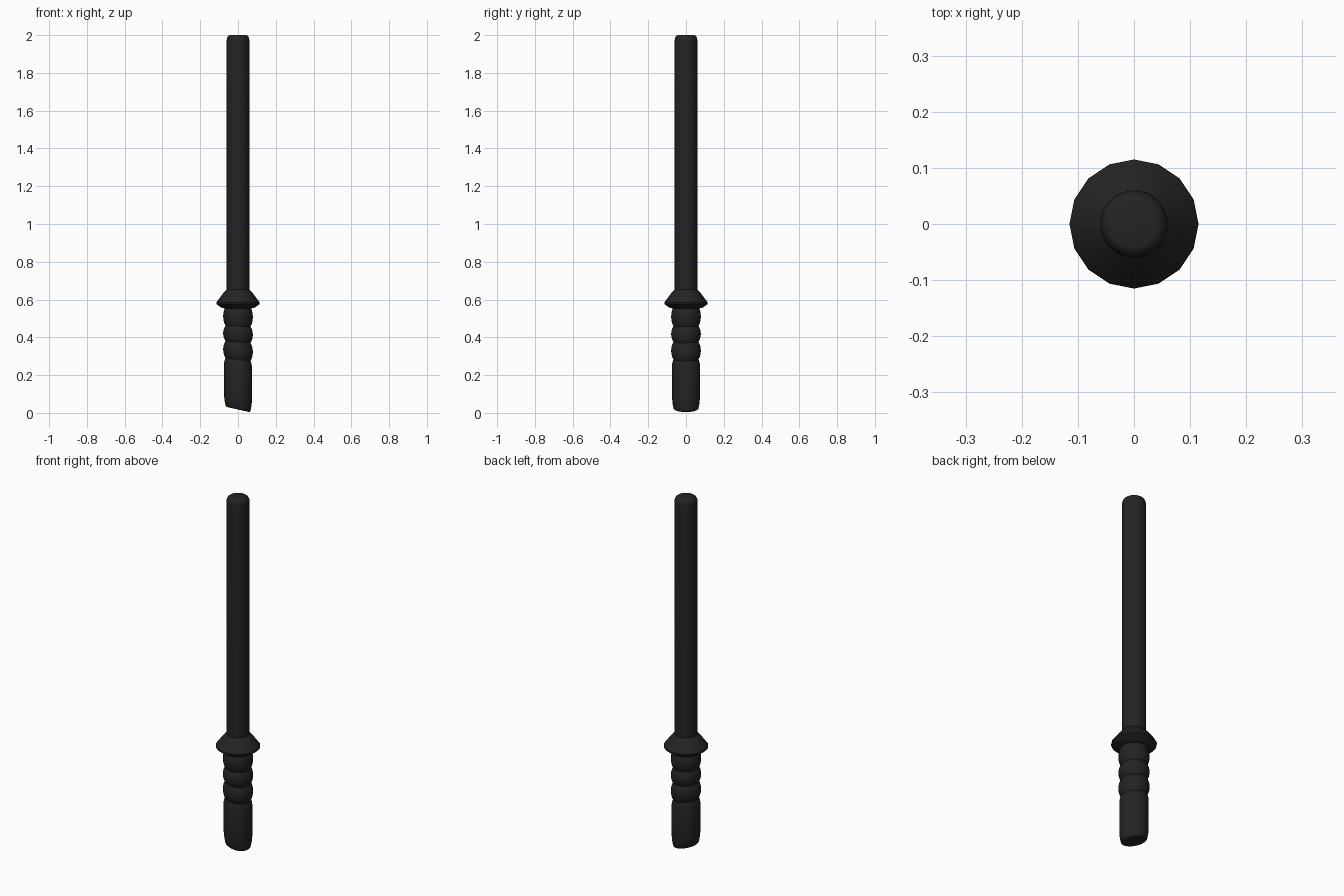
import bpy, bmesh, math

if "Cube" in bpy.data.objects:
    bpy.data.objects.remove(bpy.data.objects["Cube"])

black = bpy.data.materials.new("matte black")
black.diffuse_color = (0.017, 0.017, 0.017, 1)
black.use_nodes = True
black.node_tree.nodes["Principled BSDF"].inputs["Base Color"].default_value = black.diffuse_color


def lathe(name, profile, sides, slant=None, angle=35):
    """Spin (radius, z) points, bottom to top, around z; slant(z) tilts rings along x."""
    bm = bmesh.new()
    rings = []
    for r, z in profile:
        ring = []
        for i in range(sides):
            a = 2 * math.pi * i / sides
            x, y = r * math.cos(a), r * math.sin(a)
            ring.append(bm.verts.new((x, y, z - (slant(z) * x if slant else 0))))
        rings.append(ring)
    for lo, hi in zip(rings, rings[1:]):
        for i in range(sides):
            j = (i + 1) % sides
            bm.faces.new((lo[i], lo[j], hi[j], hi[i]))
    bm.faces.new(rings[0][::-1])
    bm.faces.new(rings[-1])
    me = bpy.data.meshes.new(name)
    bm.to_mesh(me)
    bm.free()
    me.materials.append(black)
    ob = bpy.data.objects.new(name, me)
    bpy.context.collection.objects.link(ob)
    bpy.ops.object.select_all(action='DESELECT')
    ob.select_set(True)
    bpy.context.view_layer.objects.active = ob
    bpy.ops.object.shade_smooth_by_angle(angle=math.radians(angle))
    return ob


# shaft with rounded tip
tip = [(0.04 + 0.02 * math.cos(t), 1.972 + 0.028 * math.sin(t))
       for t in (i * math.pi / 12 for i in range(7))]
lathe("shaft", [(0.06, 0.60)] + tip, 32)

# flared hand guard
lathe("guard", [(0.07, 0.553), (0.09, 0.558), (0.115, 0.577), (0.115, 0.585),
                (0.075, 0.638), (0.06, 0.653)], 16)


# grip: plain lower end and three swollen rings, tilting more toward the bottom
def tilt(z):
    return max(0.0, 0.22 * (0.56 - z) / 0.54)


grip = [(0.06, 0.018), (0.066, 0.024), (0.071, 0.05), (0.074, 0.08), (0.074, 0.255), (0.071, 0.27)]
grooves = [0.283, 0.376, 0.459, 0.56]
for lo, hi in zip(grooves, grooves[1:]):
    grip += [(0.066 + 0.0125 * math.sin(math.pi * k / 8) ** 0.75, lo + (hi - lo) * k / 8)
             for k in range(8)]
grip.append((0.066, 0.56))
lathe("grip", grip, 32, tilt)
